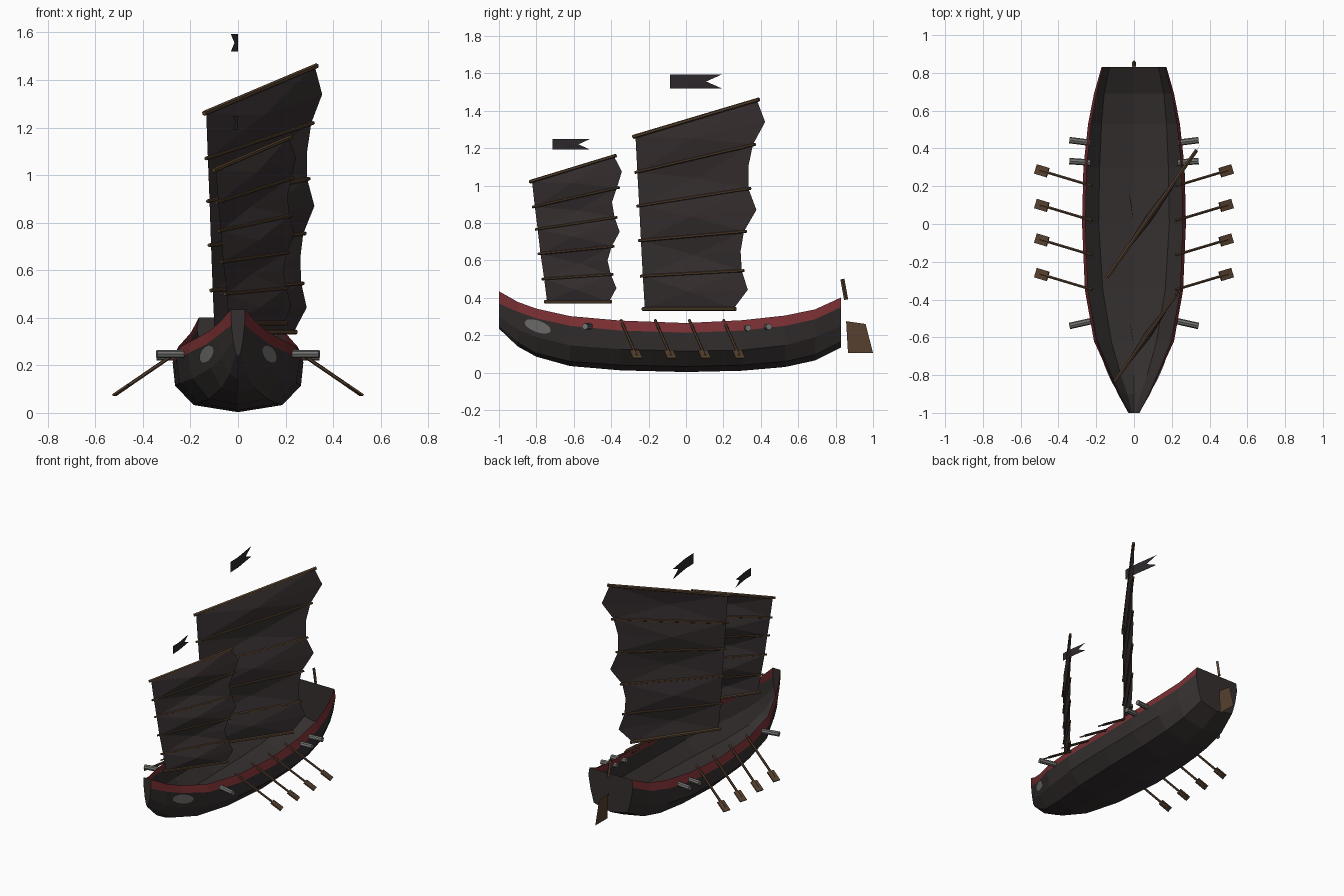
import bpy, bmesh, math
from mathutils import Vector, Matrix

cube = bpy.data.objects.get("Cube")
if cube:
    bpy.data.objects.remove(cube, do_unlink=True)


def material(name, color):
    mat = bpy.data.materials.new(name)
    mat.use_nodes = True
    mat.diffuse_color = (*color, 1)
    mat.node_tree.nodes["Principled BSDF"].inputs["Base Color"].default_value = (*color, 1)
    return mat


DARK = material("dark hull timber", (.036, .029, .029))
RED = material("red rail paint", (.19, .028, .032))
CLOTH = material("dark sail cloth", (.037, .028, .029))
WOOD = material("brown wood", (.092, .052, .028))
GREY = material("grey metal", (.17, .17, .165))
FLAG = material("flag cloth", (.026, .021, .025))


def make(name, bm, *mats, fix_normals=True):
    if fix_normals:
        bmesh.ops.recalc_face_normals(bm, faces=bm.faces)
    mesh = bpy.data.meshes.new(name)
    bm.to_mesh(mesh)
    bm.free()
    for mat in mats:
        mesh.materials.append(mat)
    obj = bpy.data.objects.new(name, mesh)
    bpy.context.collection.objects.link(obj)
    return obj


def add_bar(bm, a, b, radius, sides=6):
    a, b = Vector(a), Vector(b)
    turn = (b - a).to_track_quat('Z', 'Y').to_matrix().to_4x4()
    bmesh.ops.create_cone(bm, cap_ends=True, segments=sides, radius1=radius, radius2=radius,
                          depth=(b - a).length,
                          matrix=Matrix.Translation((a + b) / 2) @ turn)


def bar(name, a, b, radius, mat, sides=6):
    bm = bmesh.new()
    add_bar(bm, a, b, radius, sides)
    return make(name, bm, mat)


def plate(name, polygons, mat):
    bm = bmesh.new()
    for poly in polygons:
        bm.faces.new([bm.verts.new(p) for p in poly])
    return make(name, bm, mat)


# Hull: open shell; each station is y, keel z, then x/z of two chines, rail foot and rail top
STATIONS = [
    (-1, .235, (.01, .25), (.02, .3), (.028, .37), (.03, .435)),
    (-.9, .14, (.035, .165), (.07, .23), (.085, .325), (.08, .378)),
    (-.8, .085, (.07, .105), (.115, .19), (.13, .29), (.123, .342)),
    (-.62, .035, (.12, .06), (.19, .145), (.212, .25), (.198, .302)),
    (-.35, .012, (.165, .04), (.245, .125), (.26, .225), (.244, .278)),
    (0, .003, (.187, .033), (.265, .115), (.275, .213), (.257, .265)),
    (.3, .01, (.182, .04), (.26, .12), (.268, .225), (.25, .28)),
    (.53, .03, (.172, .06), (.235, .145), (.243, .25), (.227, .305)),
    (.69, .065, (.158, .095), (.2, .19), (.212, .285), (.198, .338)),
    (.83, .135, (.13, .165), (.155, .25), (.172, .35), (.164, .402)),
]
bm = bmesh.new()
rings = []
for y, keel, *side in STATIONS:
    ring = [(-x, y, z) for x, z in reversed(side)] + [(0, y, keel)] + [(x, y, z) for x, z in side]
    rings.append([bm.verts.new(p) for p in ring])
for r, s in zip(rings, rings[1:]):
    for i in range(len(r) - 1):
        face = bm.faces.new((r[i], r[i + 1], s[i + 1], s[i]))
        face.material_index = int(i in (0, len(r) - 2))
bm.faces.new(rings[0])     # stem
bm.faces.new(rings[-1])    # transom
hull = make("hull", bm, DARK, RED)
bpy.context.view_layer.update()

# Painted bow eyes, laid onto the hull planking
for side, label in ((1, "left"), (-1, "right")):
    bm = bmesh.new()
    rows = []
    for scale in (.02, .5, 1):
        row = []
        for k in range(12):
            a = k * math.tau / 12
            u, v = .07 * scale * math.cos(a), .03 * scale * math.sin(a)
            y, z = -.79 + u + .3 * v, .247 + v - .35 * u
            hit, pos, normal, _ = hull.ray_cast(Vector((side, y, z)), Vector((-side, 0, 0)))
            row.append(bm.verts.new(pos + Vector((side * .005, -.003, 0))))
        rows.append(row)
    bm.faces.new(rows[0])
    for r, s in zip(rows, rows[1:]):
        for k in range(12):
            n = (k + 1) % 12
            bm.faces.new((r[k], r[n], s[n], s[k]))
    make(label + "_eye", bm, GREY)

# Sails: battens as luff y/z and leech y/z, set on a plane turned about the mast
TURN = .704
ACROSS = Vector((1, -TURN, 0)).normalized()


def sail(name, mast_y, battens, swell, dip, radius):
    def point(y, z, belly=0):
        return Vector(((y - mast_y) * TURN, y, z)) + ACROSS * belly

    bm = bmesh.new()
    rows = []
    for i, (y0, z0, y1, z1) in enumerate(battens):
        y0, y1 = y0 + .012, y1 - .012
        rows.append([(y0, z0), ((y0 + y1) / 2, (z0 + z1) / 2), (y1, z1)])
    verts = [[bm.verts.new(point(*p)) for p in row] for row in rows]
    for i in range(len(rows) - 1):
        mid = [tuple((a + b) / 2 for a, b in zip(p, q)) for p, q in zip(rows[i], rows[i + 1])]
        out = i % 2 == 0
        luff = bm.verts.new(point(*mid[0]))
        leech = bm.verts.new(point(mid[2][0] + (swell if out else -dip), mid[2][1]))
        hub = bm.verts.new(point(*mid[1], .02 if out else -.02))
        loop = verts[i] + [leech] + verts[i + 1][::-1] + [luff]
        for a, b in zip(loop, loop[1:] + loop[:1]):
            bm.faces.new((a, b, hub))
    make(name + "_sail", bm, CLOTH)

    bm = bmesh.new()
    for i, (y0, z0, y1, z1) in enumerate(battens):
        thick = radius * (1.4 if i in (0, len(battens) - 1) else 1)
        add_bar(bm, point(y0, z0), point(y1, z1), thick)
    make(name + "_battens", bm, WOOD)


sail("main", -.08, [(-.232, .34, .265, .34), (-.243, .515, .31, .545),
                    (-.253, .705, .322, .755), (-.262, .89, .345, .985),
                    (-.272, 1.07, .37, 1.22), (-.282, 1.26, .39, 1.46)], .055, .012, .008)
sail("fore", -.69, [(-.755, .378, -.4, .378), (-.77, .5, -.39, .525),
                    (-.79, .635, -.385, .675), (-.805, .765, -.37, .83),
                    (-.82, .885, -.357, .99), (-.835, 1.02, -.375, 1.16)], .035, .02, .007)


# Swallow-tailed flags
def flag(name, y, z, length, height):
    def p(s, t):
        return (-.11 * length * s * s, y + length * s, z + height * t)
    halves = [[p(0, t), p(.35, t), p(.35, .5), p(0, .5)] for t in (0, 1)]
    tails = [[p(.35, t), p(1, t), p(.7, .5), p(.35, .5)] for t in (0, 1)]
    plate(name, halves + tails, FLAG)


flag("main_flag", -.085, 1.52, .275, .073)
flag("fore_flag", -.715, 1.193, .2, .055)

# Oars and guns on both sides
for side, label in ((1, "left"), (-1, "right")):
    for k in range(4):
        y = -.348 + .183 * k
        grip, tip = Vector((side * .22, y, .28)), Vector((side * .52, y + .09, .075))
        along = (tip - grip).normalized()
        bm = bmesh.new()
        add_bar(bm, grip, tip - along * .03, .008)
        wide = along.cross(Vector((0, 0, 1))).normalized()
        flat = along.cross(wide)
        turn = Matrix((along, wide, flat)).transposed().to_4x4()
        bmesh.ops.create_cube(bm, size=1, matrix=Matrix.Translation(tip - along * .04) @ turn
                              @ Matrix.Diagonal((.08, .052, .008, 1)))
        make(f"{label}_oar_{k + 1}", bm, WOOD)
    for k, (y, lean, z) in enumerate(((-.515, -.025, .247), (.325, .008, .238), (.43, .014, .245))):
        bar(f"{label}_gun_{k + 1}", (side * .23, y, z), (side * .342, y + lean, z),
            .017, GREY, 8)

# Steering gear
bar("rudder_post", (0, .836, .5), (0, .856, .39), .011, WOOD, 4)
plate("rudder_blade", [[(0, .856, .275), (0, .96, .26), (0, 1, .105), (0, .866, .105)]], WOOD)
